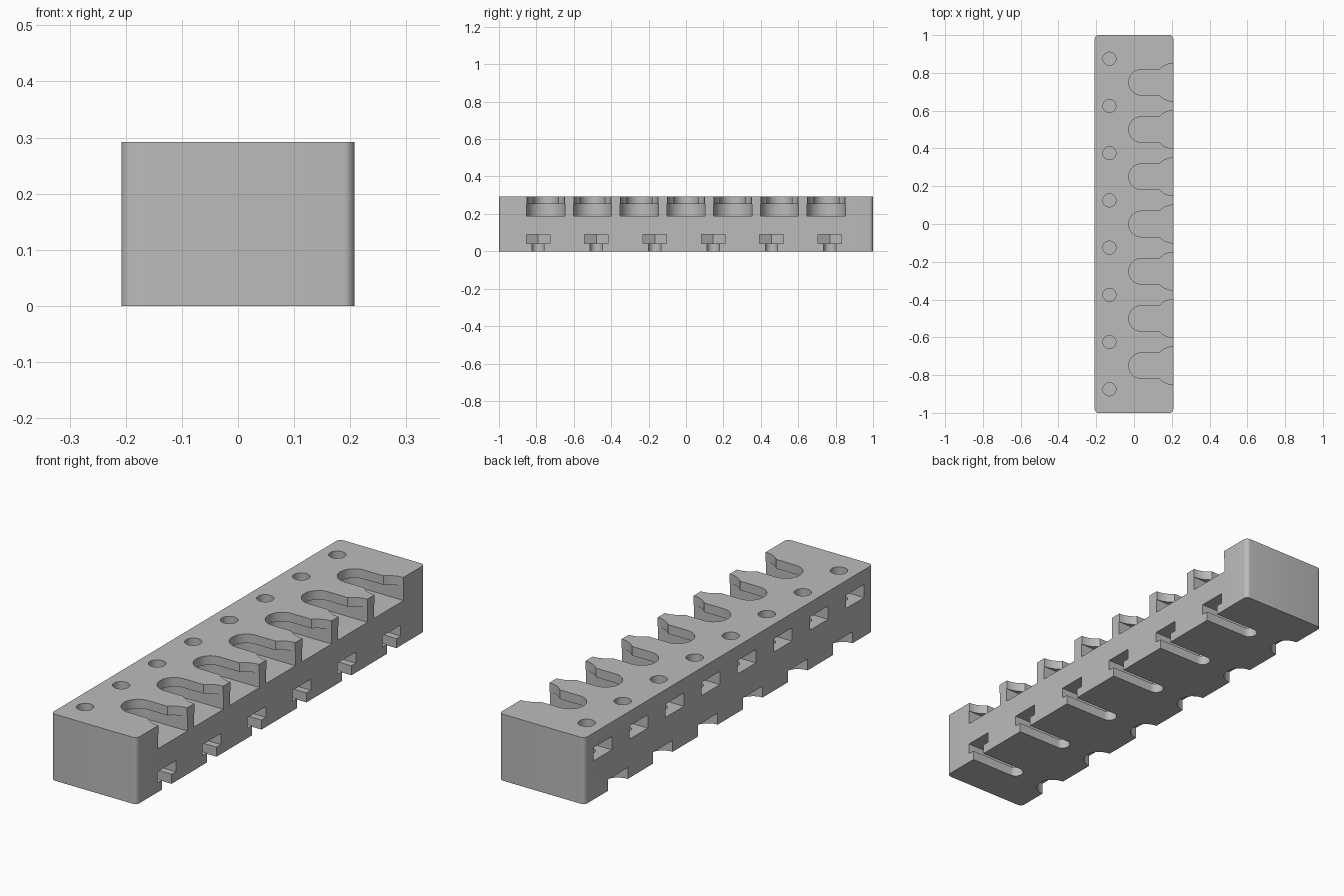
import bpy, bmesh, math
from math import pi, cos, sin

old = bpy.data.objects.get("Cube")
if old:
    bpy.data.objects.remove(old)

HX, HY, HZ = 0.208, 1.0, 0.292    # block half width, half length, height


def arc(cx, r, start, end, steps=16, cy=0.0):
    """Points along a circular arc, angles in degrees."""
    angles = [math.radians(start + (end - start) * i / steps) for i in range(steps + 1)]
    return [(cx + r * cos(a), cy + r * sin(a)) for a in angles]


def prisms(name, outline, rows, z0, z1):
    """One mesh holding the outline extruded from z0 to z1 at every y in rows."""
    bm = bmesh.new()
    for y in rows:
        face = bm.faces.new([bm.verts.new((px, y + py, z0)) for px, py in outline])
        result = bmesh.ops.extrude_face_region(bm, geom=[face])
        verts = [v for v in result["geom"] if isinstance(v, bmesh.types.BMVert)]
        bmesh.ops.translate(bm, verts=verts, vec=(0, 0, z1 - z0))
    bmesh.ops.recalc_face_normals(bm, faces=bm.faces)
    mesh = bpy.data.meshes.new(name)
    bm.to_mesh(mesh)
    bm.free()
    obj = bpy.data.objects.new(name, mesh)
    bpy.context.collection.objects.link(obj)
    return obj


# Block with rounded upright edges
R = 0.02
block_outline = []
for i, (sx, sy) in enumerate([(1, 1), (-1, 1), (-1, -1), (1, -1)]):
    block_outline += arc(sx * (HX - R), R, i * 90, i * 90 + 90, 6, sy * (HY - R))
block = prisms("slotted_block", block_outline, [0], 0, HZ)

# Row positions along the block
slot_rows = [-0.75 + 0.25 * i for i in range(7)]
hole_rows = [-0.875 + 0.25 * i for i in range(8)]
rail_rows = [-0.791 + 0.312 * i for i in range(6)]

# Keyhole lip: round end, straight neck, flared mouth
neck = 0.068
flare = math.degrees(math.asin(neck / 0.1))
lip = (arc(0.04, neck, 90, 270)
       + arc(HX, 0.1, 180 + flare, 270, 10) + [(0.3, -0.1), (0.3, 0.1)]
       + arc(HX, 0.1, 90, 180 - flare, 10))
# Wider pocket under the lip
pocket = arc(0.04, 0.102, 90, 270, 24) + [(0.3, -0.102), (0.3, 0.102)]
# Screw shafts and the pointed nut traps that open on the sides
shaft = arc(-0.13, 0.035, 0, 337.5, 15)
N = 0.063
tip = N * 2 / math.sqrt(3)


def nut_trap(cx, side):
    """Half hexagon pointing inwards, running out past the side face."""
    return [(side * 0.3, -N), (cx + side * tip / 2, -N), (cx - side * tip / 2, -N),
            (cx - side * tip, 0), (cx - side * tip / 2, N), (cx + side * tip / 2, N),
            (side * 0.3, N)]


# Rail groove in the underside and round recess at its far end
groove = arc(0.0, 0.033, 90, 270) + [(0.3, -0.033), (0.3, 0.033)]
recess = arc(-HX, 0.068, 0, 345, 23)

cutters = [
    prisms("slot_pocket_cutter", pocket, slot_rows, 0.19, 0.252),
    prisms("slot_lip_cutter", lip, slot_rows, 0.24, 0.4),
    prisms("screw_shaft_cutter", shaft, hole_rows, 0.13, 0.4),
    prisms("side_nut_cutter", nut_trap(-0.13, -1), hole_rows, 0.17, 0.228),
    prisms("rail_groove_cutter", groove, rail_rows, -0.1, 0.06),
    prisms("rail_nut_cutter", nut_trap(0.0, 1), rail_rows, 0.042, 0.09),
    prisms("round_recess_cutter", recess, rail_rows, -0.1, 0.05),
]
for cutter in cutters:
    cutter.hide_render = True
    mod = block.modifiers.new(cutter.name, "BOOLEAN")
    mod.operation = "DIFFERENCE"
    mod.solver = "EXACT"
    mod.object = cutter

# Bake the cuts and drop the cutters
bpy.context.view_layer.update()
graph = bpy.context.evaluated_depsgraph_get()
baked = bpy.data.meshes.new_from_object(block.evaluated_get(graph))
block.modifiers.clear()
block.data = baked
for cutter in cutters:
    bpy.data.objects.remove(cutter)

# Single grey material
grey = bpy.data.materials.new("plain_grey")
grey.use_nodes = True
colour = (0.5, 0.5, 0.5, 1)
grey.diffuse_color = colour
grey.node_tree.nodes["Principled BSDF"].inputs["Base Color"].default_value = colour
block.data.materials.clear()
block.data.materials.append(grey)

bpy.ops.object.select_all(action="DESELECT")
block.select_set(True)
bpy.context.view_layer.objects.active = block
bpy.ops.object.shade_smooth_by_angle(angle=math.radians(30))
